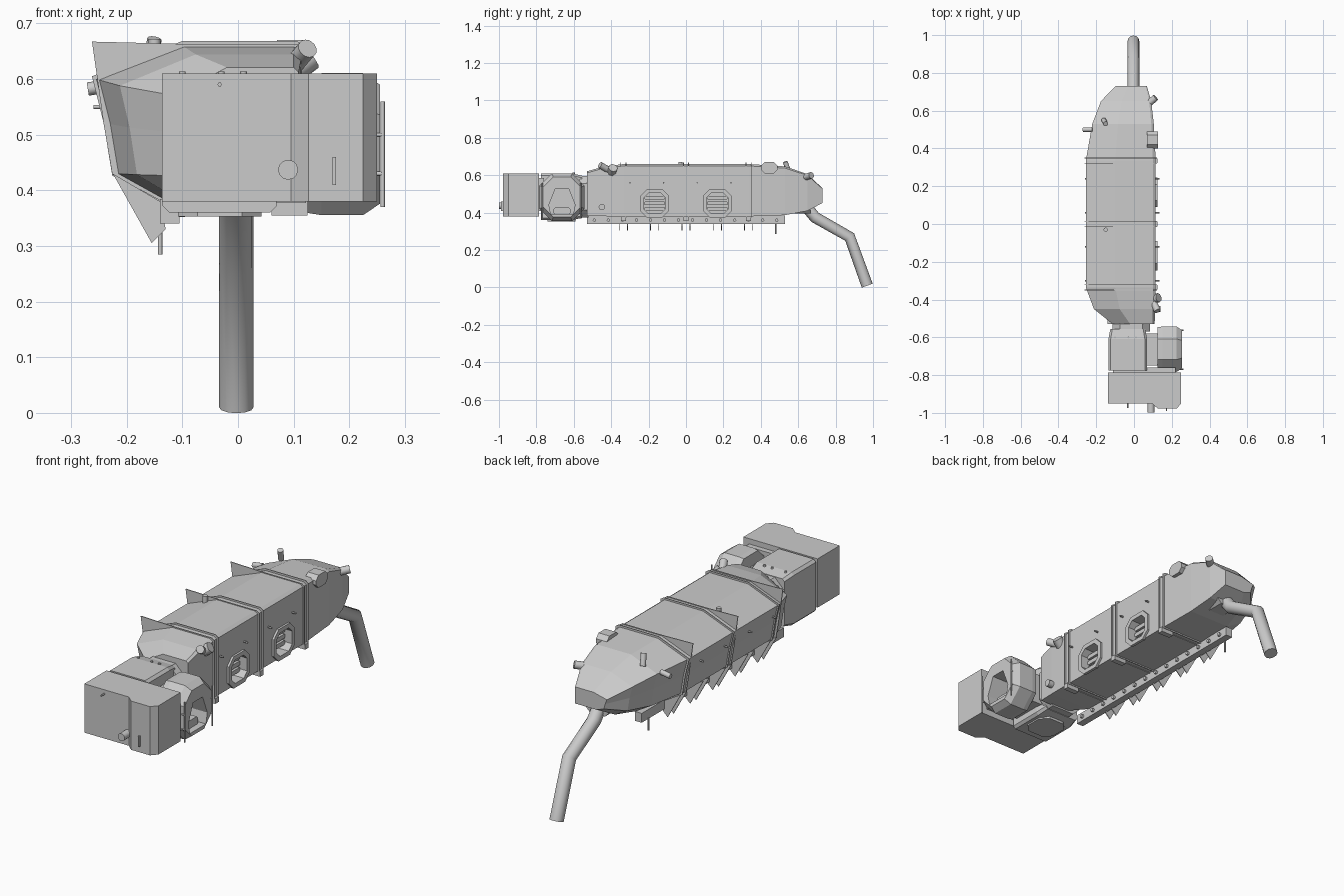
import bpy, bmesh, math
from mathutils import Vector

if "Cube" in bpy.data.objects:
    bpy.data.objects.remove(bpy.data.objects["Cube"], do_unlink=True)

shade = (.6, .6, .6, 1)
grey = bpy.data.materials.new("light_grey")
grey.use_nodes = True
grey.diffuse_color = shade
grey.node_tree.nodes["Principled BSDF"].inputs["Base Color"].default_value = shade

# Main levels and edges shared by several parts
FLOOR, ROOF = .38, .66
LEFT, RIGHT = -.255, .115
KEEL_BOTTOM = .34
BLOCK_TOP = .61
HULL_START, HULL_END = -.53, .73
RIB_SPACING = .335
THIN = .004


def link(name, data):
    part = bpy.data.objects.new(name, data)
    bpy.context.scene.collection.objects.link(part)
    data.materials.append(grey)
    return part


def loft(name, rings):
    """Closed skin through rings that have equal point counts."""
    bm = bmesh.new()
    loops = [[bm.verts.new(point) for point in ring] for ring in rings]
    for near, far in zip(loops, loops[1:]):
        for i in range(len(near)):
            bm.faces.new((near[i - 1], near[i], far[i], far[i - 1]))
    bm.faces.new(loops[0])
    bm.faces.new(loops[-1])
    bmesh.ops.recalc_face_normals(bm, faces=bm.faces)
    mesh = bpy.data.meshes.new(name)
    bm.to_mesh(mesh)
    bm.free()
    return link(name, mesh)


def prism(name, axis, outline, start, end):
    """Extrude a flat outline along the named axis."""
    place = {"x": lambda u, v, w: (w, u, v),
             "y": lambda u, v, w: (u, w, v),
             "z": lambda u, v, w: (u, v, w)}[axis]
    return loft(name, [[place(u, v, w) for u, v in outline] for w in (start, end)])


def box(name, left, right, front, back, bottom, top):
    outline = [(left, front), (right, front), (right, back), (left, back)]
    return prism(name, "z", outline, bottom, top)


def rod(name, start, offset, radius, sides=12):
    """Straight round bar from a start point along an offset."""
    start, offset = Vector(start), Vector(offset)
    turn = offset.to_track_quat("Z", "Y")
    angles = [math.tau * i / sides for i in range(sides)]
    circle = [turn @ Vector((math.cos(a), math.sin(a), 0)) * radius for a in angles]
    bar = loft(name, [[centre + p for p in circle] for centre in (start, start + offset)])
    for face in bar.data.polygons:
        face.use_smooth = len(face.vertices) == 4
    return bar


def octagon(u, v, width, height, corner):
    """Rectangle with cut corners around a centre."""
    w, h = width / 2, height / 2
    quarter = [(w, h - corner), (w - corner, h)]
    upper = quarter + [(-a, b) for a, b in reversed(quarter)]
    return [(u + a, v + b) for a, b in upper + [(-a, -b) for a, b in upper]]


def scaled(outline, u, v, across, up):
    return [(u + (a - u) * across, v + (b - v) * up) for a, b in outline]


def cut(part, cutter):
    cutter.hide_render = True
    modifier = part.modifiers.new("cut", "BOOLEAN")
    modifier.operation = "DIFFERENCE"
    modifier.solver = "EXACT"
    modifier.object = cutter
    graph = bpy.context.evaluated_depsgraph_get()
    part.data = bpy.data.meshes.new_from_object(part.evaluated_get(graph))
    part.modifiers.clear()
    bpy.data.objects.remove(cutter, do_unlink=True)


# Faceted hull: flat right wall, angular left side, each end drawn in to its own pivot
shoulder = (LEFT, .6)
underside = [(LEFT + .02, .52), (LEFT + .035, .43), (-.13, FLOOR)]
upper_side = [(RIGHT, FLOOR), (RIGHT, ROOF - .01), (.1, ROOF), (-.1, ROOF)]
profile = upper_side + [shoulder] + underside
front_pivot, rear_pivot = (.1, .4), (.03, .48)
stations = [(HULL_START, front_pivot, .6, .85), (-.45, front_pivot, .88, .94),
            (-RIB_SPACING, front_pivot, 1, 1), (RIB_SPACING, rear_pivot, 1, 1),
            (.53, rear_pivot, .88, .93), (.65, rear_pivot, .72, .7),
            (HULL_END, rear_pivot, .45, .28)]
hull = loft("hull", [[(x, y, z) for x, z in scaled(profile, *pivot, across, up)]
                     for y, pivot, across, up in stations])

# Recessed side windows with frames and slats
for y in (-RIB_SPACING / 2, RIB_SPACING / 2):
    middle = .45
    hole = octagon(y, middle, .115, .11, .025)
    cut(hull, prism("window_cutter", "x", hole, .03, .2))
    frame = prism("window_frame", "x", octagon(y, middle, .155, .15, .035), RIGHT - THIN, RIGHT + .01)
    cut(frame, prism("frame_cutter", "x", hole, .03, .2))
    for level in (-.03, 0, .03):
        slat = octagon(y, middle + level, .11, .02, THIN)
        prism("window_slat", "x", slat, .03, .09)

# Rib pairs: a square-cornered fin and a strap close to the hull
strap = scaled(profile, -.07, .5, 1.04, 1.05)
fin = [(LEFT, ROOF + THIN) if point == shoulder else point for point in profile]
fin = scaled(fin, -.07, .5, 1.04, 1.02)
for y in (-RIB_SPACING, 0, RIB_SPACING):
    prism("rib_fin", "y", fin, y - .016, y - .012)
    prism("rib_strap", "y", strap, y + .012, y + .016)
    box("rib_bracket", .06, RIGHT + .01, y - .013, y + .013, .355, FLOOR)

# Keel beam with bolts, and teeth hanging along the left edge
keel_left, keel_right = -.14, -.105
box("keel_beam", keel_left, keel_right, HULL_START, -HULL_START, KEEL_BOTTOM, FLOOR + THIN)
for i in range(14):
    y = HULL_START + .04 + i * .075
    rod("keel_bolt", (keel_right, y, .36), (.01, 0, 0), .009, sides=6)
tooth = [(-.225, .43), (-.155, .305), (-.13, .33), (keel_left, FLOOR)]
for i in range(-2, 3):
    y = i * RIB_SPACING / 2
    for side in (-.022, .022):
        prism("edge_tooth", "y", tooth, y + side - THIN / 2, y + side + THIN / 2)

# Neck and cabin behind the nose block
cabin_x, cabin_z = -.033, .485
prism("neck_ring", "y", octagon(-.015, cabin_z, .2, .22, .04), -.57, HULL_START + .01)
cabin = octagon(cabin_x, cabin_z, .205, .25, .012)
loft("cabin", [[(x, y, z) for x, z in scaled(cabin, cabin_x, cabin_z, size, size)]
               for y, size in ((-.775, 1), (-.61, 1), (-.555, .9))])
for x in (-.1, -.03, .01):
    rod("cabin_stud", (x, -.6, .6), (0, 0, .014), .006, sides=8)
prism("cabin_hatch", "z", octagon(cabin_x, -.665, .15, .15, .035), .353, .37)
box("pod_link", .06, .14, -.75, -.58, .4, .55)
box("nose_link", -.11, .22, -.8, -.76, .41, .585)

# Nose block with stepped and chamfered front
nose_left, nose_right, nose_back = -.137, .25, -.785
step_front, nose_front = -.95, -.978
nose = [(nose_left, nose_back), (nose_left, step_front), (.095, step_front), (.127, nose_front),
        (.225, nose_front), (nose_right, step_front), (nose_right, nose_back)]
prism("nose_block", "z", nose, FLOOR, BLOCK_TOP)
rod("nose_nozzle", (.09, step_front, .437), (0, -.049, 0), .018)
rod("nose_probe", (cabin_x, step_front, .59), (0, -.025, 0), THIN, sides=6)
box("nose_handle", .17, .176, -.99, nose_front, .41, .46)

# Open side pod
pod_y, pod_z = -.663, .483
pod_shape = octagon(pod_y, pod_z, .24, .255, .065)
pod = loft("side_pod", [[(x, y, z) for y, z in scaled(pod_shape, pod_y, pod_z, size, size)]
                        for x, size in ((.125, .97), (.15, 1), (.225, 1), (.255, .84))])
half_opening = [(.06, -.09), (.07, -.04), (.035, .047)]
opening = half_opening + [(-a, b) for a, b in reversed(half_opening)]
opening = [(pod_y + a, pod_z + b) for a, b in opening]
cut(pod, prism("pod_cutter", "x", opening, .15, .3))
prism("pod_seat", "x", octagon(pod_y, .41, .09, .04, .01), .14, .225)
for y in (pod_y - .105, pod_y + .1):
    rod("pod_rail", (.26, y, .37), (0, 0, .19), THIN, sides=6)
    for z in (.43, .5):
        rod("pod_rail_mount", (.22, y, z), (.04, 0, 0), THIN, sides=6)

# Bent tail pipe and its socket
pipe_x = -.003
curve = bpy.data.curves.new("tail_pipe", "CURVE")
curve.dimensions = "3D"
curve.bevel_depth = .031
curve.use_fill_caps = True
path = [(.62, .46), (.69, .375), (.875, .27), (.969, .01)]
spline = curve.splines.new("POLY")
spline.points.add(len(path) - 1)
for point, (y, z) in zip(spline.points, path):
    point.co = (pipe_x, y, z, 1)
spline.use_smooth = True
link("tail_pipe", curve)
prism("pipe_socket", "y", octagon(pipe_x, .435, .12, .08, .02), .58, .665)

# Lamps, nozzles and probes
rod("front_lamp", (.095, -.4, .62), (.03, -.06, .035), .018)
rod("front_lamp_base", (.09, -.4, .61), (.04, .01, .03), .025, sides=8)
rod("side_nozzle", (.1, -.45, .43), (.04, 0, 0), .017)
prism("rear_scoop", "x", octagon(.445, .64, .09, .06, .02), .07, RIGHT + .012)
rod("rear_lamp", (.08, .64, .59), (.035, .03, .01), .018)
rod("left_nozzle", (-.22, .5, .59), (-.05, 0, -.008), .012)
rod("roof_stub", (-.16, .55, .62), (.01, -.02, .052), .013)
rod("roof_knob", (-.15, -.03, .63), (0, 0, .042), .011)
rod("belly_probe", (keel_left, .48, .285), (0, 0, .06), THIN, sides=6)
for y in (-.3, -.12, .06, .24):
    rod("wall_probe", (RIGHT, y, .56), (.02, 0, 0), THIN, sides=6)
    rod("left_probe", (LEFT + .04, y, .55), (-.045, 0, 0), THIN, sides=6)
